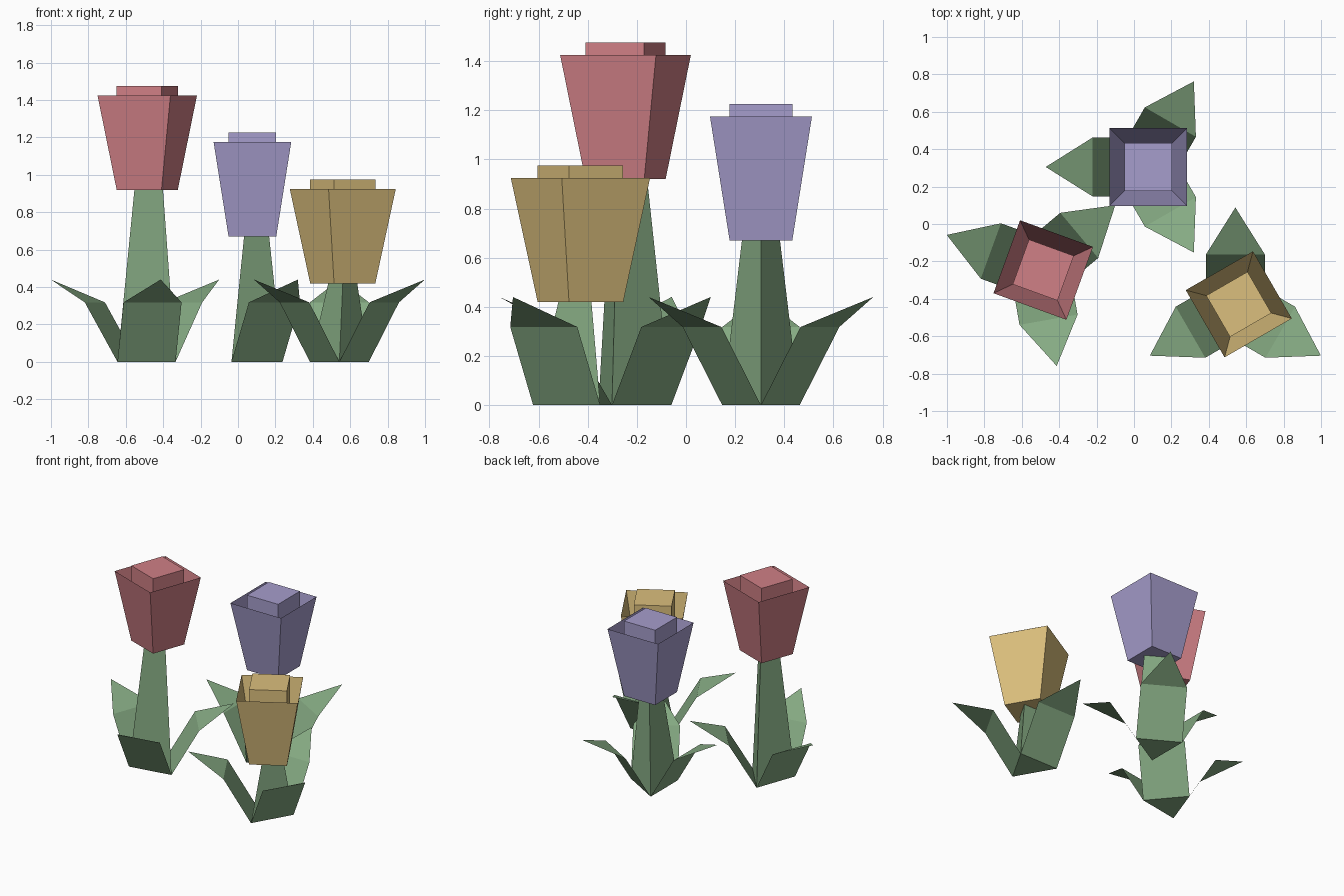
import bpy
from math import cos, sin, pi, radians

if "Cube" in bpy.data.objects:
    bpy.data.objects.remove(bpy.data.objects["Cube"])


def material(name, rgb):
    m = bpy.data.materials.new(name)
    lin = [c / 12.92 if c <= 0.04045 else ((c + 0.055) / 1.055) ** 2.4 for c in rgb]
    m.diffuse_color = (*lin, 1)
    m.use_nodes = True
    m.node_tree.nodes["Principled BSDF"].inputs["Base Color"].default_value = m.diffuse_color
    return m


green = material("leaf green", (0.525, 0.67, 0.515))
red = material("petal red", (0.815, 0.50, 0.525))
purple = material("petal purple", (0.65, 0.615, 0.80))
yellow = material("petal yellow", (0.86, 0.75, 0.49))


def add(name, verts, faces, mat, place):
    mesh = bpy.data.meshes.new(name)
    mesh.from_pydata(verts, [], faces)
    mesh.materials.append(mat)
    obj = bpy.data.objects.new(name, mesh)
    x, y, angle = place
    obj.location = (x, y, 0)
    obj.rotation_euler.z = radians(angle)
    bpy.context.collection.objects.link(obj)


def ring(n, radius, z, cx=0, start=0):
    """Regular n-sided ring of points at height z."""
    return [(cx + radius * cos(start + 2 * pi * i / n),
             radius * sin(start + 2 * pi * i / n), z) for i in range(n)]


def sides(n):
    return [(i, (i + 1) % n, n + (i + 1) % n, n + i) for i in range(n)]


LEAN = 0.021          # sideways shift of the bloom from the foot
FOOT = 0.182          # radius of the triangular foot
HALF_CORE = 0.1275    # half width of the cup floor and the inner bud
HALF_RIM = 0.2075     # half width of the cup rim


def tulip(label, place, z, petal):
    # Tapered three-sided stem
    add(label + "_stem", ring(3, FOOT, 0) + ring(3, 0.0895, z, LEAN),
        sides(3) + [(2, 1, 0), (3, 4, 5)], green, place)

    # Bent leaves, one from each edge of the foot
    x, y, angle = place
    h = FOOT * 3 ** 0.5 / 2
    leaf = [(FOOT / 2, -h, 0), (FOOT / 2, h, 0),
            (0.277, h, 0.318), (0.277, -h, 0.318), (0.528, 0, 0.44)]
    for i in range(3):
        add(f"{label}_leaf_{i + 1}", leaf, [(0, 1, 2, 3), (3, 2, 4)],
            green, (x, y, angle + 60 + 120 * i))

    # Open flared square cup
    root2 = 2 ** 0.5
    floor = ring(4, HALF_CORE * root2, z, LEAN, pi / 4)
    rim = ring(4, HALF_RIM * root2, z + 0.505, LEAN, pi / 4)
    add(label + "_cup", floor + rim, sides(4) + [(3, 2, 1, 0)], petal, place)

    # Inner bud standing on the cup floor
    top = ring(4, HALF_CORE * root2, z + 0.555, LEAN, pi / 4)
    add(label + "_bud", floor + top, sides(4) + [(4, 5, 6, 7)], petal, place)


tulip("red_tulip", (-0.505, -0.239, -20), 0.92, red)
tulip("purple_tulip", (0.056, 0.305, 0), 0.67, purple)
tulip("yellow_tulip", (0.542, -0.440, 30), 0.42, yellow)
